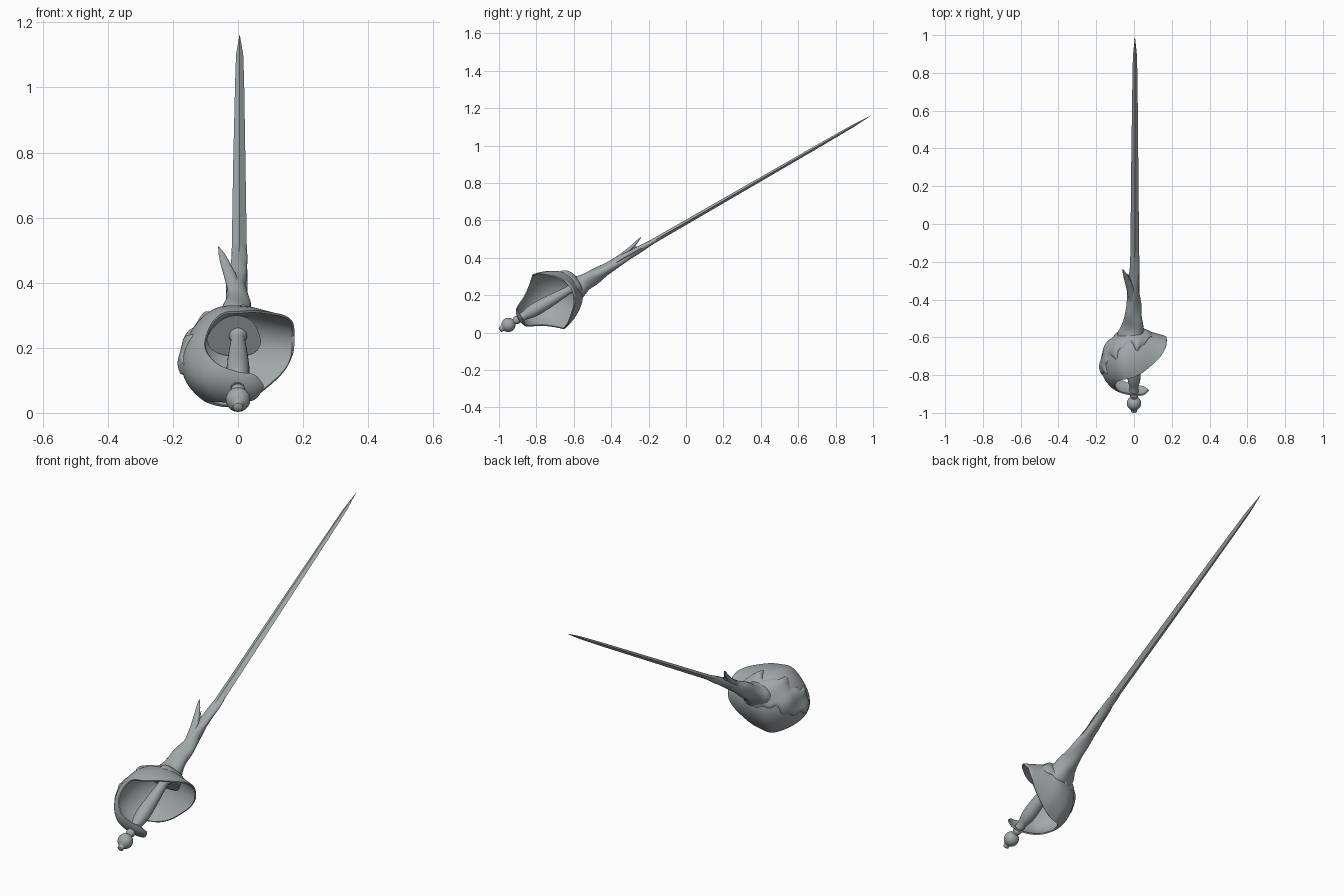
import bpy, bmesh, math
from mathutils import Vector

if "Cube" in bpy.data.objects:
    bpy.data.objects.remove(bpy.data.objects["Cube"])

C30, S30 = math.cos(math.radians(30)), 0.5

steel = bpy.data.materials.new("steel_grey")
steel.diffuse_color = (0.36, 0.39, 0.40, 1)
steel.use_nodes = True
steel.node_tree.nodes["Principled BSDF"].inputs["Base Color"].default_value = steel.diffuse_color


def place(x, t, v):
    """Sword space (side, along blade, up from blade) to world."""
    return Vector((x, -1.0 + C30 * t - S30 * v, 0.012 + S30 * t + C30 * v))


def make(name, bm, angle=35, solid=0, recalc=True):
    bmesh.ops.remove_doubles(bm, verts=bm.verts, dist=1e-5)
    if recalc:
        bmesh.ops.recalc_face_normals(bm, faces=bm.faces)
    me = bpy.data.meshes.new(name)
    bm.to_mesh(me)
    bm.free()
    me.materials.append(steel)
    ob = bpy.data.objects.new(name, me)
    bpy.context.collection.objects.link(ob)
    bpy.ops.object.select_all(action='DESELECT')
    ob.select_set(True)
    bpy.context.view_layer.objects.active = ob
    if solid:
        m = ob.modifiers.new("thickness", 'SOLIDIFY')
        m.thickness, m.offset = solid, 0
        bpy.ops.object.modifier_apply(modifier=m.name)
    bpy.ops.object.shade_smooth_by_angle(angle=math.radians(angle))
    return ob


def spline(pts, s):
    """Catmull-Rom through tuples, s counted in control points."""
    i = min(max(int(s), 0), len(pts) - 2)
    f = s - i
    a, b, c, d = (pts[min(max(k, 0), len(pts) - 1)] for k in (i - 1, i, i + 1, i + 2))
    return [0.5 * (2 * q + (r - p) * f + (2 * p - 5 * q + 4 * r - w) * f * f
                   + (3 * q - p - 3 * r + w) * f ** 3) for p, q, r, w in zip(a, b, c, d)]


def loft(name, rings, sides=24, angle=35, steps=1, bump=0):
    """Closed tube from rings (t, x centre, v centre, x radius, v radius)."""
    bm = bmesh.new()
    rows = []
    n = (len(rings) - 1) * steps
    for k in range(n + 1):
        t, cx, cv, rx, rv = spline(rings, k / steps)
        row = []
        for j in range(sides):
            a = 2 * math.pi * j / sides
            g = 1 + bump * (math.sin(3 * a + 22 * t) + 0.6 * math.sin(2 * a - 45 * t))
            row.append(bm.verts.new(place(cx + rx * g * math.cos(a), t, cv + rv * g * math.sin(a))))
        rows.append(row)
    for r0, r1 in zip(rows, rows[1:]):
        for j in range(sides):
            bm.faces.new((r0[j], r0[(j + 1) % sides], r1[(j + 1) % sides], r1[j]))
    bm.faces.new(rows[0][::-1])
    bm.faces.new(rows[-1])
    return make(name, bm, angle)


def turned(name, prof, steps=1, angle=35):
    return loft(name, [(t, 0, 0, r, r) for t, r in prof], 28, angle, steps)


# pommel ball with end button and neck bead
ball = [(0.058 - 0.038 * math.cos(a), 0.038 * math.sin(a))
        for a in [math.pi * k / 14 for k in range(2, 13)]]
turned("pommel", [(0.004, 0.010), (0.008, 0.015), (0.018, 0.015)] + ball
       + [(0.098, 0.017), (0.104, 0.022), (0.116, 0.022), (0.126, 0.016)], angle=50)

# grip with swelling and collar at each end
turned("grip", [(0.12, 0.023), (0.16, 0.024), (0.2, 0.033), (0.25, 0.035), (0.32, 0.031),
                (0.39, 0.025), (0.43, 0.022), (0.445, 0.027), (0.465, 0.027), (0.49, 0.022)], 4)

# blade: long flattened diamond
loft("blade", [(0.48, 0.0, 0, 0.030, 0.015), (0.8, 0.003, 0, 0.026, 0.014), (1.0, 0.004, 0, 0.023, 0.013),
               (1.5, 0.004, 0, 0.019, 0.011), (2.0, 0.005, 0, 0.014, 0.009), (2.18, 0.005, 0, 0.011, 0.007),
               (2.298, 0.005, 0, 0.0006, 0.0006)], 4, 25)

# shell guard: (centre x, centre t, rim x, rim t, rim half width)
GUARD = [(.170, .447, .170, .446, .003), (.166, .452, .165, .430, .060), (.135, .462, .133, .395, .104),
         (.070, .482, .057, .342, .148), (.000, .497, .005, .315, .161), (-.090, .460, -.035, .304, .165),
         (-.148, .385, -.062, .293, .155), (-.170, .290, -.088, .265, .130), (-.155, .220, -.100, .215, .093),
         (-.100, .155, -.065, .164, .067), (.000, .125, .000, .139, .052), (.050, .127, .050, .137, .043),
         (.077, .140, .076, .140, .004)]


def shell(s, u):
    """Point on the guard: s runs along it, u from -1 to 1 across it."""
    cx, ct, rx, rt, w = spline(GUARD, s)
    w = min(max(w, 0.002), 0.166)
    R = 0.168
    base = math.sqrt(R * R - w * w)
    f = (math.sqrt(R * R - w * w * u * u) - base) / (R - base)
    return place(rx + (cx - rx) * f, rt + (ct - rt) * f, w * u)


def normal(s, u):
    e = 0.02
    n = (shell(s + e, u) - shell(s - e, u)).cross(shell(s, u + e) - shell(s, u - e)).normalized()
    return n if n.dot(shell(s, u) - place(0, 0.305, 0)) > 0 else -n


def sheet(bm, fn, na, nb):
    g = [[bm.verts.new(fn(i / na, j / nb)) for j in range(nb + 1)] for i in range(na + 1)]
    for i in range(na):
        for j in range(nb):
            bm.faces.new((g[i][j], g[i + 1][j], g[i + 1][j + 1], g[i][j + 1]))


bm = bmesh.new()
sheet(bm, lambda a, b: shell(a * 12, math.sin((b - 0.5) * math.pi)), 72, 28)
make("shell_guard", bm, 40, 0.007)


# ragged growth spreading from the blade root over the guard
def growth(a, b):
    s = 2.5 + 5.3 * a
    wave = 0.10 * math.sin(3.9 * s) + 0.06 * math.sin(8.3 * s + 1)
    taper = min(1, 5 * a + 0.2, 4 * (1 - a) + 0.25)
    hi, lo = (0.55 + wave) * taper, (-0.36 + 0.8 * wave) * taper
    u = lo + (hi - lo) * b
    edge = max(abs(2 * a - 1), abs(2 * b - 1))
    h = 0.011 + 0.005 * math.sin(4.6 * s) * math.cos(6 * u)
    return shell(s, u) + normal(s, u) * (h * (1 - edge ** 8) + 0.001)


bm = bmesh.new()
sheet(bm, growth, 64, 24)
make("guard_growth", bm, 50)

# gnarled root wrapping the lower blade
loft("root_wrap", [(0.45, -0.010, -0.005, 0.085, 0.070), (0.49, -0.010, -0.008, 0.070, 0.058),
                   (0.53, -0.006, -0.006, 0.056, 0.046), (0.60, -0.006, -0.004, 0.046, 0.038),
                   (0.68, -0.002, -0.004, 0.036, 0.030), (0.78, -0.004, 0.0, 0.031, 0.023),
                   (0.88, 0.002, 0.0, 0.026, 0.017), (1.0, 0.004, -0.001, 0.021, 0.010)],
     28, 50, 6, 0.07)

# pointed thorn branching off the wrap
loft("thorn", [(0.68, -0.006, 0.004, 0.022, 0.018), (0.76, -0.018, 0.014, 0.021, 0.016),
               (0.83, -0.036, 0.028, 0.016, 0.011), (0.875, -0.049, 0.041, 0.010, 0.007),
               (0.908, -0.060, 0.052, 0.001, 0.001)], 14, 50, 5)
loft("thorn_barb", [(0.77, -0.016, 0.010, 0.014, 0.012), (0.82, -0.026, 0.016, 0.009, 0.009),
                    (0.865, -0.034, 0.021, 0.001, 0.001)], 10, 50, 4)
